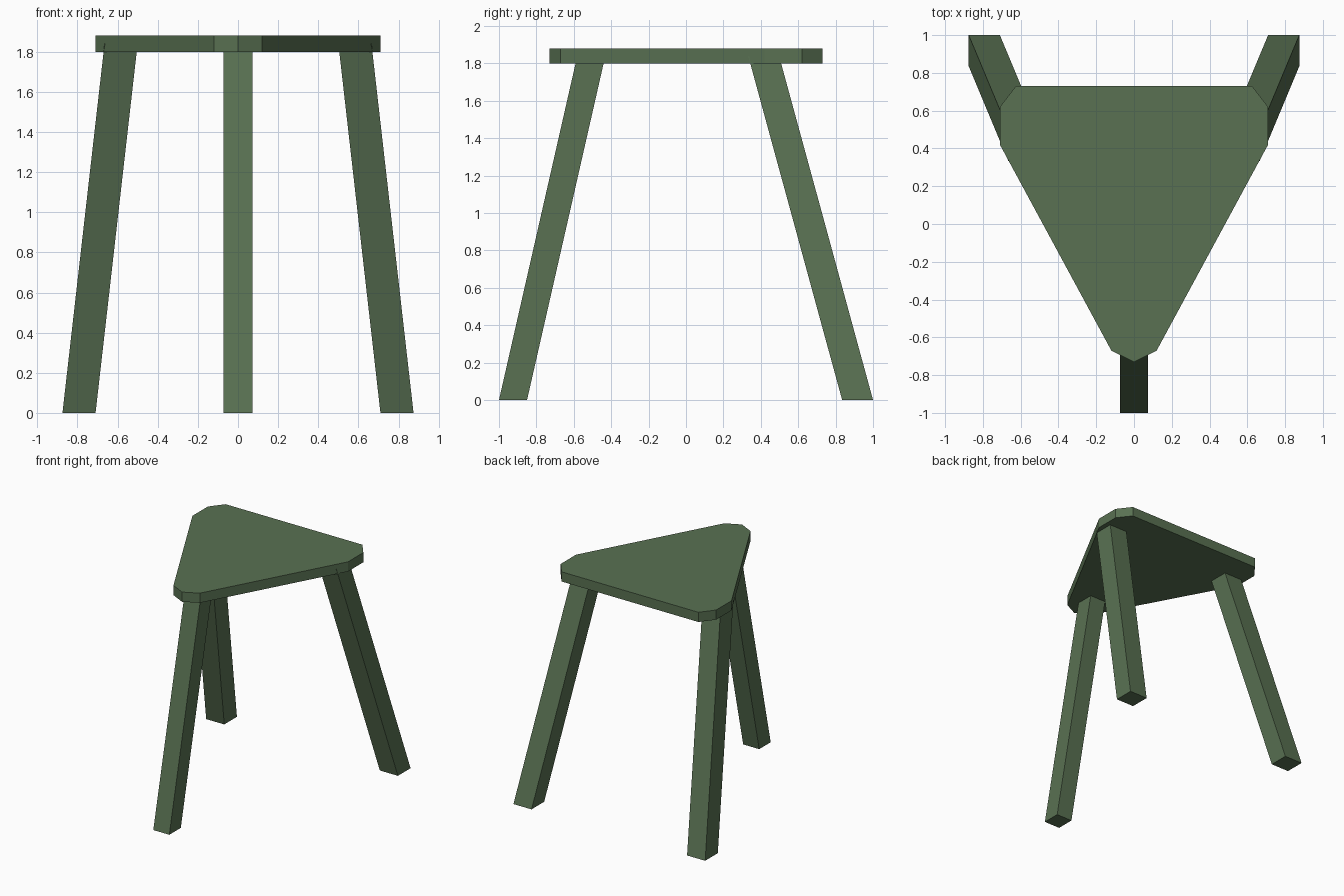
import bpy

# Remove the default cube
cube = bpy.data.objects.get("Cube")
if cube:
    bpy.data.objects.remove(cube, do_unlink=True)

# Painted green wood
green = bpy.data.materials.new("green_paint")
green.use_nodes = True
color = (0.10, 0.165, 0.085, 1)
green.diffuse_color = color
green.node_tree.nodes["Principled BSDF"].inputs["Base Color"].default_value = color


def prism(name, lower, upper):
    """Solid between two matching counter-clockwise rings of points."""
    n = len(lower)
    faces = [tuple(reversed(range(n))), tuple(range(n, 2 * n))]
    for i in range(n):
        j = (i + 1) % n
        faces.append((i, j, n + j, n + i))
    mesh = bpy.data.meshes.new(name)
    mesh.from_pydata(lower + upper, [], faces)
    mesh.materials.append(green)
    obj = bpy.data.objects.new(name, mesh)
    bpy.context.collection.objects.link(obj)
    return obj


def leg(name, foot, size, lean, top=1.84):
    """Square leg sheared by lean (x, y per unit height)."""
    (x, y), (w, d) = foot, size
    ring = [(x + sx * w / 2, y + sy * d / 2, 0)
            for sx, sy in ((-1, -1), (1, -1), (1, 1), (-1, 1))]
    raised = [(px + lean[0] * top, py + lean[1] * top, top) for px, py, _ in ring]
    return prism(name, ring, raised)


# Triangular seat with clipped corners, mirrored across x
half = [(0.12, -0.67), (0.71, 0.42), (0.71, 0.62), (0.625, 0.73)]
outline = [(0, -0.73)] + half + [(-x, y) for x, y in reversed(half)]
prism("seat", [(x, y, 1.80) for x, y in outline], [(x, y, 1.88) for x, y in outline])

# Three splayed legs
leg("front_leg", (0, -0.925), (0.146, 0.15), (0, 0.2275))
for side, s in (("left", 1), ("right", -1)):
    leg("back_leg_" + side, (s * 0.7925, 0.9175), (0.165, 0.165), (s * -0.114, -0.273))
